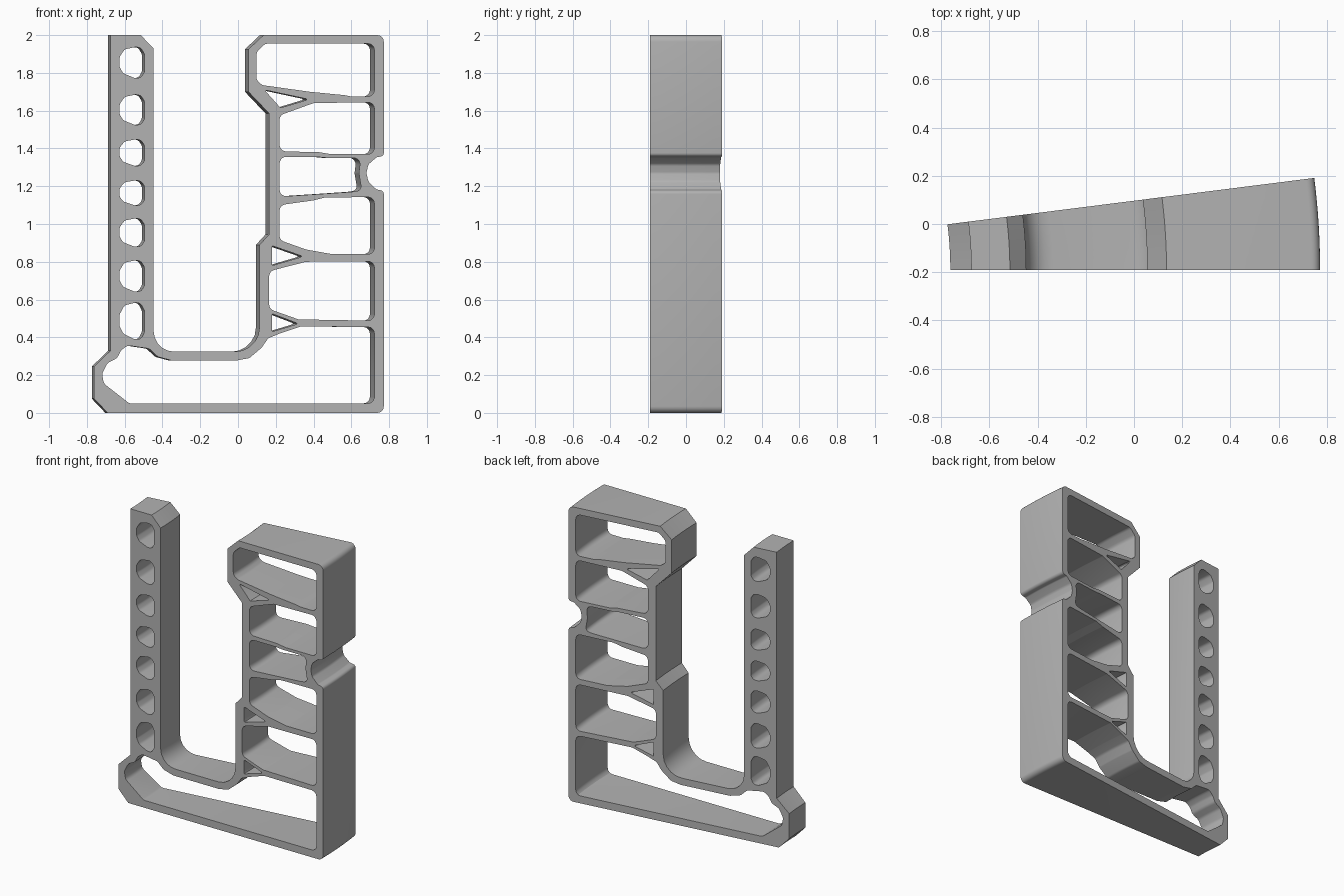
import bpy
import bmesh
import math
from mathutils import Vector

# Remove the default cube only
if "Cube" in bpy.data.objects:
    bpy.data.objects.remove(bpy.data.objects["Cube"], do_unlink=True)

# The body is a thin slice of a ring, swept about a vertical axis
AXIS_X, FRONT_Y = -2.276, -0.191
SWEEP = math.radians(7.2)
STEPS = 8
CELL_RIGHT = 0.722
POST_X = -0.561


def rounded(points, radius, segments=5):
    """Fillet each corner; a third value on a point sets its own radius."""
    result = []
    count = len(points)
    for i, point in enumerate(points):
        corner = Vector(point[:2])
        before = Vector(points[i - 1][:2]) - corner
        after = Vector(points[(i + 1) % count][:2]) - corner
        size = point[2] if len(point) > 2 else radius
        angle = before.angle(after)
        if size == 0 or angle > math.radians(178):
            result.append(corner)
            continue
        reach = min(size / math.tan(angle / 2), before.length * 0.48, after.length * 0.48)
        size = reach * math.tan(angle / 2)
        bisector = (before.normalized() + after.normalized()).normalized()
        centre = corner + bisector * (size / math.sin(angle / 2))
        start = corner + before.normalized() * reach - centre
        end = corner + after.normalized() * reach - centre
        turn = math.atan2(start.x * end.y - start.y * end.x, start.dot(end))
        for k in range(segments + 1):
            t = turn * k / segments
            c, s = math.cos(t), math.sin(t)
            result.append(centre + Vector((start.x * c - start.y * s,
                                           start.x * s + start.y * c)))
    return result


def sweep_loops(name, loops, material):
    """Sweep closed section loops about the axis and cap both ends."""
    bm = bmesh.new()
    caps = ([], [])
    for loop in loops:
        rings = []
        for step in range(STEPS + 1):
            t = SWEEP * step / STEPS
            rings.append([bm.verts.new((AXIS_X + (p.x - AXIS_X) * math.cos(t),
                                        FRONT_Y + (p.x - AXIS_X) * math.sin(t),
                                        p.y)) for p in loop])
        count = len(loop)
        for near, far in zip(rings, rings[1:]):
            for i in range(count):
                j = (i + 1) % count
                bm.faces.new((near[i], near[j], far[j], far[i]))
        for cap, ring in zip(caps, (rings[0], rings[-1])):
            cap.extend(bm.edges.get((ring[i - 1], ring[i])) for i in range(count))
    normals = (Vector((0, -1, 0)), Vector((-math.sin(SWEEP), math.cos(SWEEP), 0)))
    for cap, normal in zip(caps, normals):
        bmesh.ops.triangle_fill(bm, edges=cap, use_beauty=True, normal=normal)
    bmesh.ops.recalc_face_normals(bm, faces=bm.faces[:])
    mesh = bpy.data.meshes.new(name)
    bm.to_mesh(mesh)
    bm.free()
    mesh.materials.append(material)
    obj = bpy.data.objects.new(name, mesh)
    bpy.context.collection.objects.link(obj)
    return obj


# Outer outline: post, channel, stepped column, side notch, base and foot
outline = rounded([
    (-0.675, 2), (-0.515, 2), (-0.447, 1.93),
    (-0.447, 0.324, 0.11), (0.114, 0.324, 0.13),
    (0.114, 0.89), (0.165, 0.945), (0.165, 1.585),
    (0.055, 1.7), (0.055, 1.925), (0.135, 2),
    (0.772, 2, 0.035), (0.772, 1.36, 0.02),
    (0.733, 1.353, 0.02), (0.69, 1.315, 0.03), (0.68, 1.27, 0.03),
    (0.69, 1.225, 0.03), (0.733, 1.183, 0.02),
    (0.772, 1.175, 0.02), (0.772, 0, 0.035),
    (-0.69, 0), (-0.762, 0.075), (-0.762, 0.245), (-0.675, 0.33),
], 0)

# Open cells between the ribs of the column, top to bottom
cells = [
    [(0.145, 1.955), (0.098, 1.91), (0.098, 1.76), (0.13, 1.735), (0.38, 1.7),
     (0.565, 1.682), (0.6, 1.675), (CELL_RIGHT, 1.675), (CELL_RIGHT, 1.955)],
    [(0.22, 1.575), (0.4, 1.64), (CELL_RIGHT, 1.645), (CELL_RIGHT, 1.37),
     (0.49, 1.37), (0.43, 1.38), (0.22, 1.385)],
    [(0.22, 1.355), (0.42, 1.355), (0.47, 1.35), (0.65, 1.35), (0.64, 1.27),
     (0.655, 1.178), (0.6, 1.17), (0.45, 1.16), (0.22, 1.145)],
    [(0.22, 1.1), (0.4, 1.125), (0.46, 1.14), (CELL_RIGHT, 1.143),
     (CELL_RIGHT, 0.84), (0.5, 0.84), (0.36, 0.865), (0.22, 0.915)],
    [(0.165, 0.75), (0.36, 0.8), (CELL_RIGHT, 0.803), (CELL_RIGHT, 0.488),
     (0.32, 0.495), (0.165, 0.55)],
]

# Small triangular openings where the ribs meet the inner wall
gussets = [
    [(0.14, 1.71), (0.375, 1.66), (0.225, 1.615)],
    [(0.18, 0.885), (0.345, 0.828), (0.18, 0.78)],
    [(0.18, 0.525), (0.32, 0.472), (0.18, 0.43)],
]

# Long opening through the base and foot
base_opening = [
    (CELL_RIGHT, 0.455), (0.33, 0.457), (0.22, 0.42), (0.16, 0.395),
    (0.125, 0.345), (0.06, 0.29), (-0.01, 0.277), (-0.35, 0.277),
    (-0.425, 0.297), (-0.47, 0.34), (-0.585, 0.357), (-0.62, 0.33),
    (-0.64, 0.29), (-0.69, 0.265), (-0.72, 0.207), (-0.71, 0.155),
    (-0.575, 0.05), (CELL_RIGHT, 0.05),
]

# Row of rounded openings up the post: height of centre and half height
post_shape = [(-1, 0.35), (-0.6, 0.85), (0.3, 1), (0.7, 0.95), (1, 0.55),
              (1, -0.6), (0.7, -1), (0.2, -1), (-0.7, -0.7), (-1, -0.3)]
post_rows = [(1.855, 0.082), (1.605, 0.08), (1.378, 0.07), (1.165, 0.066),
             (0.955, 0.075), (0.725, 0.083), (0.487, 0.097)]
post_holes = [[(POST_X + 0.066 * u, z + half * v) for u, v in post_shape]
              for z, half in post_rows]

loops = [outline]
loops += [rounded(cell, 0.035) for cell in cells]
loops += [rounded(gusset, 0.004, 2) for gusset in gussets]
loops.append(rounded(base_opening, 0.035, 3))
loops += [rounded(hole, 0.03, 3) for hole in post_holes]

# Plain grey material
grey = bpy.data.materials.new("plain_grey")
grey.use_nodes = True
colour = (0.45, 0.45, 0.45, 1)
grey.diffuse_color = colour
grey.node_tree.nodes["Principled BSDF"].inputs["Base Color"].default_value = colour

body = sweep_loops("ribbed_frame_body", loops, grey)
bpy.ops.object.select_all(action="DESELECT")
body.select_set(True)
bpy.context.view_layer.objects.active = body
bpy.ops.object.shade_smooth_by_angle(angle=math.radians(30))
